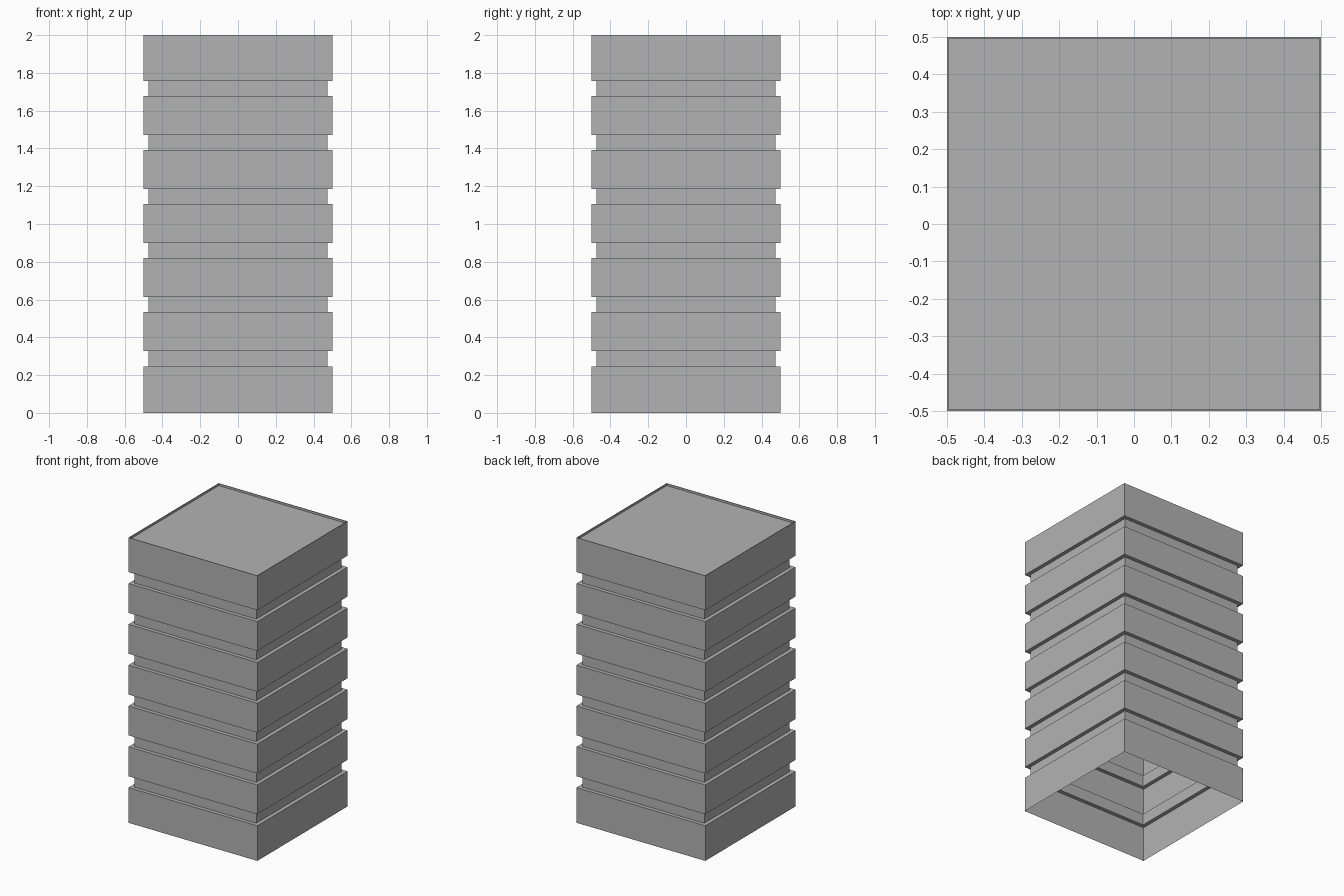
import bpy
import bmesh

cube = bpy.data.objects.get("Cube")
if cube:
    bpy.data.objects.remove(cube, do_unlink=True)

# Single concrete colour
concrete = bpy.data.materials.new("concrete_grey")
concrete.use_nodes = True
GREY = (0.45, 0.45, 0.45, 1.0)
concrete.diffuse_color = GREY
concrete.node_tree.nodes["Principled BSDF"].inputs["Base Color"].default_value = GREY

HEIGHT = 2.0
WALL = 0.5          # half width of the projecting bands
RECESS = 0.473      # half width of the window strips
RIM = 0.496         # half width inside the parapet
ROOF_Z = 1.985
FIRST_STRIP = 0.2466
STRIP = 0.08
STOREY = 0.2863
STRIPS = 6


def square_shell(name, profile, cap=False):
    """Join square rings given as (half width, height) into a thin shell."""
    bm = bmesh.new()
    rings = []
    for r, z in profile:
        corners = ((-r, -r), (r, -r), (r, r), (-r, r))
        rings.append([bm.verts.new((x, y, z)) for x, y in corners])
    for low, high in zip(rings, rings[1:]):
        for i in range(4):
            j = (i + 1) % 4
            bm.faces.new((low[i], low[j], high[j], high[i]))
    if cap:
        bm.faces.new(rings[-1])
    mesh = bpy.data.meshes.new(name)
    bm.to_mesh(mesh)
    bm.free()
    mesh.materials.append(concrete)
    obj = bpy.data.objects.new(name, mesh)
    bpy.context.collection.objects.link(obj)
    return obj


# Outer walls: projecting floor bands with recessed strips, open underneath
profile = [(WALL, 0)]
for i in range(STRIPS):
    z = FIRST_STRIP + i * STOREY
    profile += [(WALL, z), (RECESS, z), (RECESS, z + STRIP), (WALL, z + STRIP)]
profile.append((WALL, HEIGHT))
square_shell("banded_walls", profile)

# Parapet rim and the slightly sunken roof
square_shell("roof", [(WALL, HEIGHT), (RIM, HEIGHT), (RIM, ROOF_Z)], cap=True)
